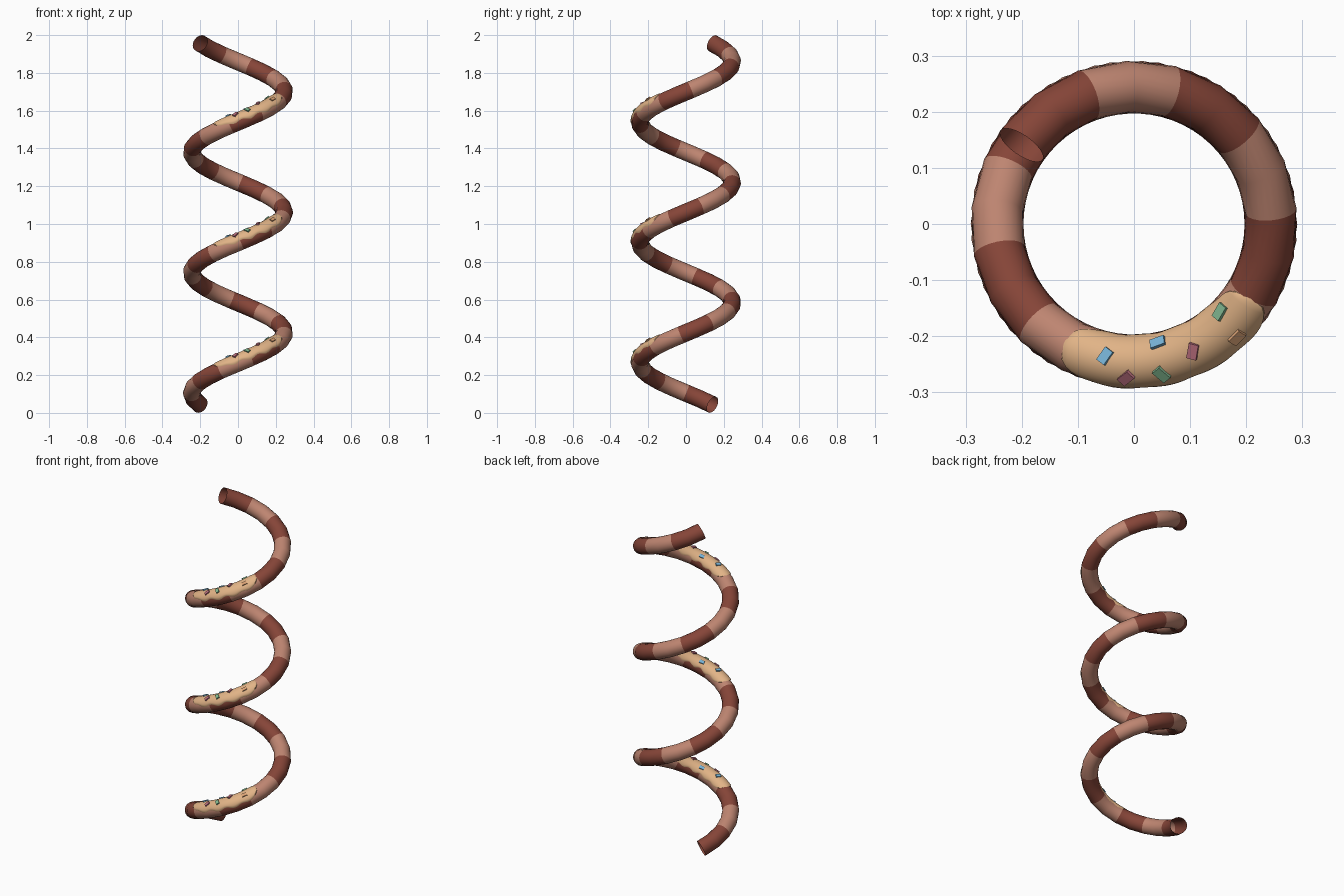
import bpy, bmesh, math
from mathutils import Vector

if "Cube" in bpy.data.objects:
    bpy.data.objects.remove(bpy.data.objects["Cube"])

R, TUBE, PITCH = 0.245, 0.046, 0.638      # coil radius, tube radius, rise per turn
START, Z0 = 145, 0.043                    # angle and height of the lower end
BANDS, STEPS, SIDES = 31, 2, 24


def material(name, rgb):
    m = bpy.data.materials.new(name)
    lin = [(c / 255 / 12.92) if c < 11 else ((c / 255 + 0.055) / 1.055) ** 2.4 for c in rgb]
    m.diffuse_color = (*lin, 1)
    m.use_nodes = True
    m.node_tree.nodes["Principled BSDF"].inputs["Base Color"].default_value = m.diffuse_color
    return m


dark = material("dark chocolate", (134, 69, 56))
light = material("milk chocolate", (190, 133, 113))
cream = material("caramel icing", (226, 180, 135))
blue = material("blue sprinkle", (120, 180, 215))
green = material("green sprinkle", (130, 185, 145))
pink = material("pink sprinkle", (185, 110, 125))
orange = material("orange sprinkle", (215, 160, 115))


def frame(deg):
    """Centre, radial, tangent and upward normal of the coil at a running angle."""
    a = math.radians(deg)
    radial = Vector((math.cos(a), math.sin(a), 0))
    centre = radial * R + Vector((0, 0, Z0 + (deg - START) / 360 * PITCH))
    tangent = Vector((-math.sin(a), math.cos(a), PITCH / (2 * math.pi * R))).normalized()
    return centre, radial, tangent, radial.cross(tangent)


def on_tube(deg, v, r):
    c, radial, _, up = frame(deg)
    return c + (up * math.cos(v) + radial * math.sin(v)) * r


def finish(name, bm, mats, smooth=True):
    bmesh.ops.recalc_face_normals(bm, faces=bm.faces)
    me = bpy.data.meshes.new(name)
    bm.to_mesh(me)
    bm.free()
    for m in mats:
        me.materials.append(m)
    ob = bpy.data.objects.new(name, me)
    bpy.context.collection.objects.link(ob)
    if smooth:
        bpy.ops.object.select_all(action='DESELECT')
        ob.select_set(True)
        bpy.context.view_layer.objects.active = ob
        bpy.ops.object.shade_smooth_by_angle(angle=math.radians(40))
    return ob


# Striped spiral tube, open at both ends
bm = bmesh.new()
rings = []
for i in range(BANDS * STEPS + 1):
    deg = START + 1080 * i / (BANDS * STEPS)
    rings.append([bm.verts.new(on_tube(deg, 2 * math.pi * k / SIDES, TUBE)) for k in range(SIDES)])
for i in range(BANDS * STEPS):
    for k in range(SIDES):
        n = (k + 1) % SIDES
        f = bm.faces.new((rings[i][k], rings[i][n], rings[i + 1][n], rings[i + 1][k]))
        f.material_index = (i // STEPS) % 2
finish("spiral_tube", bm, [dark, light])

# Sprinkles on one patch of icing: plan x, plan y, plan direction, material
SPRINKLES = [(-0.05, -0.235, 55, blue), (0.045, -0.211, 20, blue), (0.155, -0.155, 60, green),
             (0.105, -0.226, 80, pink), (0.182, -0.202, 45, orange),
             (-0.015, -0.273, 38, pink), (0.048, -0.267, 140, green)]
A0, A1, NU, NV = 243, 332, 44, 20
ICING = TUBE + 0.004


def icing_patch(turn):
    bm = bmesh.new()
    grid = []
    for i in range(NU + 1):
        t = i / NU
        s = 2 * t - 1
        width = (1 - abs(s) ** 5) ** 0.5 * math.radians(88)      # rounded ends
        wave = math.radians(9) * math.sin(t * 31) * (1 - s * s)  # dripping edges
        row = []
        for j in range(NV + 1):
            q = 2 * j / NV - 1
            v = q * (width + (wave if q > 0 else -wave) * abs(q))
            edge = max(abs(q), abs(s))
            r = TUBE - 0.001 + 0.005 * (1 - edge ** 10) ** 0.5
            row.append(bm.verts.new(on_tube(A0 + (A1 - A0) * t + 360 * turn, v, r)))
        grid.append(row)
    for i in range(NU):
        for j in range(NV):
            bm.faces.new((grid[i][j], grid[i][j + 1], grid[i + 1][j + 1], grid[i + 1][j]))
    bmesh.ops.remove_doubles(bm, verts=bm.verts, dist=0.0001)
    finish(f"icing_{turn + 1}", bm, [cream])


def sprinkle(turn, num, x, y, plan, mat):
    v = math.asin((math.hypot(x, y) - R) / ICING)
    deg = math.degrees(math.atan2(y, x)) % 360 + 4.4 * math.cos(v) + 360 * turn
    _, radial, _, up = frame(deg)
    n = up * math.cos(v) + radial * math.sin(v)
    a = math.radians(plan)
    d = Vector((math.cos(a), math.sin(a), 0))
    d.z = -d.dot(n) / n.z                       # lay the direction on the surface
    d.normalize()
    side = n.cross(d)
    c = on_tube(deg, v, ICING + 0.001)
    bm = bmesh.new()
    bmesh.ops.create_cube(bm, size=1)
    for p in bm.verts:
        p.co = c + d * p.co.x * 0.028 + side * p.co.y * 0.018 + n * p.co.z * 0.009
    finish(f"sprinkle_{turn + 1}_{num + 1}", bm, [mat], smooth=False)


for turn in range(3):
    icing_patch(turn)
    for num, spec in enumerate(SPRINKLES):
        sprinkle(turn, num, *spec)
